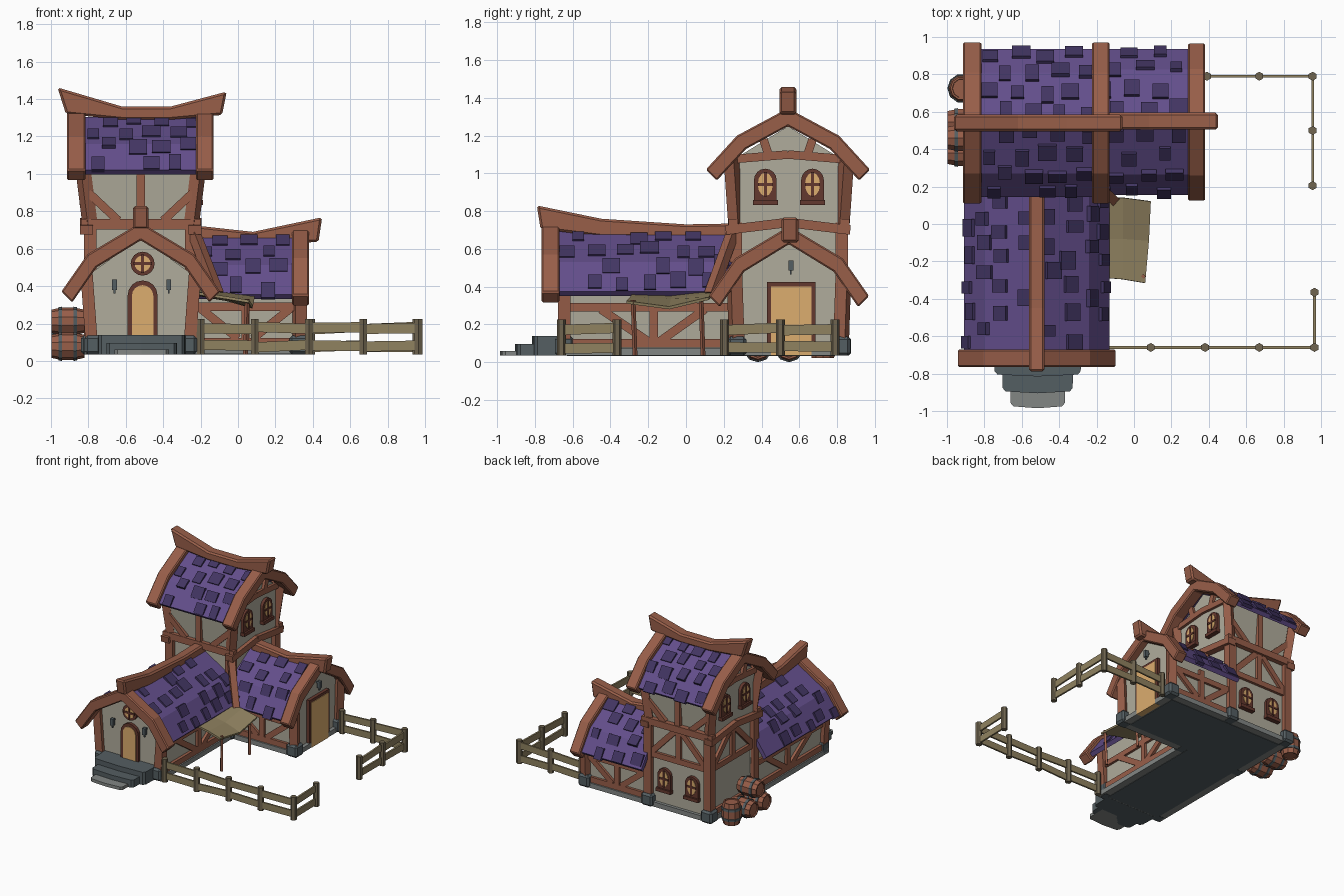
import bpy, bmesh, math, random
from mathutils import Vector, Matrix

if "Cube" in bpy.data.objects:
    bpy.data.objects.remove(bpy.data.objects["Cube"])
random.seed(4)

def colour(name, r, g, b):
    m = bpy.data.materials.new(name)
    m.diffuse_color = [((c / 255 + 0.055) / 1.055) ** 2.4 for c in (r, g, b)] + [1]
    m.use_nodes = True
    m.node_tree.nodes["Principled BSDF"].inputs["Base Color"].default_value = m.diffuse_color
    return m

WOOD = colour("red brown timber", 152, 94, 73)
WALL = colour("plaster", 176, 172, 156)
ROOF = colour("purple roof", 99, 78, 139)
TILE = colour("dark purple tile", 66, 53, 98)
GLOW = colour("warm amber", 220, 173, 110)
TAN = colour("weathered tan", 144, 130, 96)
POST = colour("dark weathered post", 112, 101, 80)
STONE = colour("dark stone", 84, 94, 98)
PALE = colour("pale stone", 130, 134, 132)
FRAME = colour("dark brown frame", 100, 56, 46)

def finish(name, bm, *mats, bevel=0):
    bmesh.ops.recalc_face_normals(bm, faces=bm.faces)
    me = bpy.data.meshes.new(name)
    bm.to_mesh(me)
    bm.free()
    ob = bpy.data.objects.new(name, me)
    bpy.context.collection.objects.link(ob)
    for m in mats:
        me.materials.append(m)
    if bevel:
        mod = ob.modifiers.new("bevel", 'BEVEL')
        mod.width, mod.segments = bevel, 1
    return ob

# Maps a 2D point on an upright plane, moved outward by d, to 3D
def place(side, c, u, v, d):
    return {'front': (u, c - d, v), 'back': (u, c + d, v),
            'right': (c + d, u, v), 'left': (c - d, u, v)}[side]

def add_plate(bm, side, c, poly, d0, d1):
    a = [bm.verts.new(place(side, c, u, v, d0)) for u, v in poly]
    b = [bm.verts.new(place(side, c, u, v, d1)) for u, v in poly]
    bm.faces.new(a)
    bm.faces.new(b)
    for i in range(len(a)):
        j = (i + 1) % len(a)
        bm.faces.new((a[i], a[j], b[j], b[i]))

def plate(name, side, c, poly, d0, d1, mat, bevel=0):
    bm = bmesh.new()
    add_plate(bm, side, c, poly, d0, d1)
    return finish(name, bm, mat, bevel=bevel)

def box(name, x0, x1, y0, y1, z0, z1, mat, bevel=0):
    return plate(name, 'back', 0, [(x0, z0), (x1, z0), (x1, z1), (x0, z1)], y0, y1, mat, bevel)

def beam(name, p, q, w, h, mat, bevel=0):
    p, q = Vector(p), Vector(q)
    bm = bmesh.new()
    rot = (q - p).to_track_quat('Z', 'Y').to_matrix().to_4x4()
    bmesh.ops.create_cube(bm, size=1, matrix=Matrix.Translation((p + q) / 2) @ rot
                          @ Matrix.Diagonal((w, h, (q - p).length, 1)))
    return finish(name, bm, mat, bevel=bevel)

# Flat timbers on a wall: each is (u0, v0, u1, v1)
def timbers(name, side, c, lines, w=0.045):
    bm = bmesh.new()
    for u0, v0, u1, v1 in lines:
        l = math.hypot(u1 - u0, v1 - v0)
        nu, nv = -(v1 - v0) / l * w / 2, (u1 - u0) / l * w / 2
        add_plate(bm, side, c, [(u0 - nu, v0 - nv), (u1 - nu, v1 - nv),
                                (u1 + nu, v1 + nv), (u0 + nu, v0 + nv)], -0.03, 0.022)
    finish(name, bm, WOOD)

# Roofs: half profile from eave to ridge, mirrored
BARGE = [(0.425, -0.37), (0.285, -0.17), (0, 0)]
SLOPE = [(0.39, -0.325), (0.28, -0.168), (0, 0)]
T_BARGE = [(0.435, -0.325), (0.27, -0.145), (0, 0)]
T_SLOPE = [(0.395, -0.285), (0.27, -0.145), (0, 0)]

def roof(name, side, c, top, half, a, b, t, mat, bevel=0):
    k = [(0.7, 0.7), (0.58, 0.85), (0, 1.15)]
    inner = [(u - i * t, v - j * t) for (u, v), (i, j) in zip(half, k)]
    poly = ([(c - u, top + v) for u, v in half] + [(c + u, top + v) for u, v in half[1::-1]]
            + [(c + u, top + v) for u, v in inner] + [(c - u, top + v) for u, v in inner[1::-1]])
    plate(name, side, 0, poly, a, b, mat, bevel)

def tiles(name, side, c, top, half, a, b):
    bm = bmesh.new()
    for s in (-1, 1):
        for row in range(4):
            n = round((b - a) / 0.15)
            for col in range(n):
                if random.random() < 0.1:
                    continue
                d = 0.045 + row * 0.13 + random.uniform(-0.025, 0.025)
                t = a + (col + 0.28 + 0.45 * (row % 2) + random.uniform(-0.12, 0.12)) * (b - a) / n
                (p, q), l = half[:2], math.dist(half[0], half[1])
                if d > l:
                    d, (p, q) = d - l, half[1:]
                dirn = Vector((q[0] - p[0], q[1] - p[1])).normalized()
                u, v = c + s * (p[0] + dirn.x * d), top + p[1] + dirn.y * d
                along = Vector(place(side, 0, 0, 0, 1))
                up = Vector(place(side, 0, s * dirn.x, dirn.y, 0))
                nrm = along.cross(up)
                rot = Matrix((along, up, nrm)).transposed().to_4x4()
                tilt = Matrix.Rotation(0.1 if nrm.z > 0 else -0.1, 4, 'X')
                bmesh.ops.create_cube(bm, size=1, matrix=Matrix.Translation(place(side, 0, u, v, t))
                                      @ rot @ tilt @ Matrix.Diagonal(
                    (random.uniform(0.06, 0.1), random.uniform(0.075, 0.1), 0.026, 1)))
    finish(name, bm, TILE)

for name, side, c, top, slope, barge, a, b, ends in (
        ("front_wing", 'back', -0.52, 0.70, SLOPE, BARGE, -0.69, 0.26, [(-0.765, -0.67)]),
        ("side_wing", 'right', 0.545, 0.68, SLOPE, BARGE, -0.25, 0.31, [(0.29, 0.38)]),
        ("tower", 'right', 0.54, 1.305, T_SLOPE, T_BARGE, -0.85, -0.19, [(-0.915, -0.815), (-0.225, -0.13)])):
    roof(name + "_roof", side, c, top, slope, a, b, 0.035, ROOF)
    tiles(name + "_roof_tiles", side, c, top, slope, a + (0.05 if name == "tower" else 0.02), b - 0.03)
    for e in ends:
        roof(name + "_bargeboard", side, c, top + 0.04, barge, *e, 0.083, WOOD, 0.008)

# Sagging ridge beams
plate("front_wing_ridge", 'right', -0.52, [(-0.79, 0.83), (-0.45, 0.76), (0, 0.73), (0.28, 0.735),
      (0.28, 0.66), (0, 0.66), (-0.45, 0.665), (-0.77, 0.705)], -0.042, 0.042, WOOD, 0.012)
plate("side_wing_ridge", 'back', 0.55, [(-0.24, 0.725), (0.08, 0.69), (0.45, 0.768), (0.43, 0.635),
      (0.08, 0.63), (-0.24, 0.65)], -0.045, 0.045, WOOD, 0.012)
plate("tower_ridge", 'back', 0.54, [(-0.965, 1.462), (-0.62, 1.36), (-0.36, 1.36), (-0.06, 1.44),
      (-0.085, 1.315), (-0.36, 1.29), (-0.62, 1.29), (-0.92, 1.32)], -0.045, 0.045, WOOD, 0.012)
beam("valley_beam", (-0.25, 0.26, 0.72), (-0.11, 0.13, 0.36), 0.05, 0.05, WOOD)

# Plaster bodies
def gable(c, b, t, eave, peak, z0):
    return [(c - b, z0), (c + b, z0), (c + t, eave), (c, peak), (c - t, eave)]
plate("front_wing_walls", 'back', 0, gable(-0.52, 0.265, 0.28, 0.46, 0.66, 0.04), -0.65, 0.3, WALL)
plate("side_wing_walls", 'right', 0, gable(0.545, 0.275, 0.28, 0.46, 0.64, 0.04), -0.3, 0.32, WALL)
box("tower_base_walls", -0.79, -0.25, 0.265, 0.825, 0.04, 0.75, WALL)
plate("tower_top_walls", 'right', 0, gable(0.54, 0.28, 0.31, 1.06, 1.25, 0.72), -0.81, -0.225, WALL)

# Corner posts and ring beams
for x, s in ((-0.79, -1), (-0.25, 1)):
    beam("front_wing_post", (x + s * -0.01, -0.645, 0.06), (x + s * 0.02, -0.645, 0.47), 0.065, 0.065, WOOD)
    for y, r in ((0.265, -1), (0.825, 1)):
        beam("tower_lower_post", (x, y, 0.05), (x, y, 0.74), 0.065, 0.065, WOOD)
        beam("tower_upper_post", (x, y, 0.72), (x + s * 0.045, y + r * 0.025, 1.08), 0.06, 0.06, WOOD)
    beam("tower_ring", (x + s * 0.02, 0.21, 0.70), (x + s * 0.02, 0.54, 0.74), 0.07, 0.05, WOOD)
    beam("tower_ring", (x + s * 0.02, 0.54, 0.74), (x + s * 0.02, 0.87, 0.70), 0.07, 0.05, WOOD)
for y in (0.25, 0.84):
    beam("tower_ring", (-0.84, y, 0.73), (-0.20, y, 0.73), 0.05, 0.055, WOOD)
for y in (0.27, 0.82):
    beam("side_wing_post", (0.325, y, 0.06), (0.33, y + (y - 0.545) * 0.05, 0.47), 0.065, 0.065, WOOD)

# Wall timbers
for side, x in (('right', -0.25), ('left', -0.79)):
    timbers("front_wing_side_timber", side, x, [(-0.62, 0.29, 0.26, 0.29), (-0.62, 0.10, 0.26, 0.10),
            (-0.17, 0.1, -0.17, 0.38), (-0.45, 0.28, -0.2, 0.11), (0.1, 0.28, -0.14, 0.11)])
for side, x in (('right', -0.225), ('left', -0.81)):
    timbers("tower_gable_timber", side, x, [(0.24, 1.075, 0.54, 1.1), (0.54, 1.1, 0.84, 1.075),
            (0.44, 1.09, 0.41, 1.18), (0.64, 1.09, 0.67, 1.18)])
for side, y in (('front', 0.25), ('back', 0.835)):
    timbers("tower_upper_timber", side, y, [(-0.52, 0.74, -0.52, 1.08), (-0.80, 0.9, -0.64, 0.75),
            (-0.24, 0.9, -0.40, 0.75)])
timbers("tower_left_timber", 'left', -0.79, [(0.27, 0.46, 0.82, 0.46), (0.545, 0.46, 0.545, 0.72),
        (0.3, 0.48, 0.52, 0.7), (0.79, 0.48, 0.57, 0.7), (0.27, 0.1, 0.82, 0.1)])
timbers("tower_back_timber", 'back', 0.825, [(-0.79, 0.46, -0.25, 0.46), (-0.52, 0.46, -0.52, 0.72),
        (-0.76, 0.48, -0.55, 0.7), (-0.28, 0.48, -0.49, 0.7)])
for side, y in (('front', 0.27), ('back', 0.82)):
    timbers("side_wing_timber", side, y, [(-0.25, 0.29, 0.32, 0.29), (-0.25, 0.1, 0.32, 0.1),
            (0.04, 0.1, 0.04, 0.36), (-0.2, 0.28, 0.0, 0.12), (0.28, 0.28, 0.08, 0.12)])

# Arched openings with frame, pane, bars and sill
def arch(u, v, w, h, n=8):
    r = w / 2
    return [(u - r, v), (u + r, v)] + [(u + r * math.cos(i * math.pi / n), v + h - r + r * math.sin(i * math.pi / n))
                                       for i in range(n + 1)]
def window(name, side, c, u, v, w=0.12, h=0.17):
    m = v + 0.012 + h / 2
    oval = [(u + 0.04 * math.cos(i * math.pi / 6), m + 0.063 * math.sin(i * math.pi / 6)) for i in range(12)]
    plate(name + "_frame", side, c, arch(u, v, w, h + 0.01), -0.01, 0.024, FRAME)
    plate(name + "_pane", side, c, oval, 0.019, 0.028, GLOW)
    for du, dv in ((0.008, 0.065), (0.04, 0.008)):
        plate(name + "_bar", side, c, [(u - du, m - dv), (u + du, m - dv), (u + du, m + dv), (u - du, m + dv)],
              0.015, 0.033, FRAME)
    plate(name + "_sill", side, c, [(u - w * .55, v - 0.012), (u + w * .55, v - 0.012),
          (u + w * .55, v + 0.015), (u - w * .55, v + 0.015)], -0.01, 0.038, FRAME)
for k in (0, 0.25):
    window("tower_right_window", 'right', -0.225, 0.42 + k, 0.845)
    window("tower_left_window", 'left', -0.81, 0.42 + k, 0.845)
    window("lower_back_window", 'back', 0.825, -0.645 + k, 0.19)
disc = lambda r: [(-0.51 + r * math.cos(i * math.pi / 8), 0.52 + r * math.sin(i * math.pi / 8)) for i in range(16)]
plate("round_window_frame", 'front', -0.65, disc(0.064), -0.01, 0.025, FRAME)
plate("round_window_pane", 'front', -0.65, disc(0.043), 0.02, 0.029, GLOW)
for du, dv in ((0.008, 0.05), (0.05, 0.008)):
    box("round_window_bar", -0.51 - du, -0.51 + du, -0.685, -0.67, 0.52 - dv, 0.52 + dv, FRAME)
plate("front_door_frame", 'front', -0.65, arch(-0.51, 0.12, 0.16, 0.31), -0.01, 0.025, FRAME)
plate("front_door", 'front', -0.65, arch(-0.51, 0.12, 0.115, 0.285), 0.02, 0.029, GLOW)
box("side_door_frame", 0.3, 0.347, 0.43, 0.685, 0.04, 0.425, FRAME)
box("side_door", 0.3, 0.352, 0.45, 0.665, 0.035, 0.402, GLOW)

# Wall lanterns
for x, y, dx, dy in ((-0.66, -0.65, 0, -1), (-0.37, -0.65, 0, -1), (0.32, 0.555, 1, 0)):
    z = 0.36 if dy else 0.465
    px, py = x + dx * 0.03, y + dy * 0.03
    beam("lantern_body", (px, py, z + 0.02), (px, py, z + 0.075), 0.026, 0.026, STONE)
    beam("lantern_tip", (px, py, z), (px, py, z + 0.03), 0.01, 0.01, STONE)
    beam("lantern_arm", (x, y, z + 0.06), (px, py, z + 0.06), 0.012, 0.012, STONE)

# Foundation, floor, corner stones and steps
box("front_foundation", -0.82, -0.22, -0.68, 0.3, 0.036, 0.075, PALE)
box("rear_foundation", -0.82, 0.35, 0.24, 0.85, 0.036, 0.075, PALE)
box("front_floor", -0.76, -0.28, -0.63, 0.3, 0.033, 0.04, STONE)
box("rear_floor", -0.76, 0.29, 0.30, 0.79, 0.033, 0.04, STONE)
for x, y in ((-0.77, -0.645), (-0.27, -0.645), (-0.79, 0.265), (-0.79, 0.825), (-0.25, 0.825),
             (0.325, 0.27), (0.325, 0.82), (-0.25, 0.265)):
    box("corner_stone", x - 0.05, x + 0.05, y - 0.05, y + 0.05, 0.035, 0.135, STONE, 0.015)
for w, y, z, mat in ((0.235, -0.815, 0.138, STONE), (0.192, -0.905, 0.097, STONE), (0.15, -0.985, 0.06, PALE)):
    bm = bmesh.new()
    pts = [(-w, -0.64), (-w + 0.005, y + 0.028), (-w + 0.02, y + 0.01), (0, y), (w - 0.02, y + 0.01),
           (w - 0.005, y + 0.028), (w, -0.64)]
    f = bm.faces.new([bm.verts.new((x - 0.515, yy, 0.035)) for x, yy in pts])
    up = bmesh.ops.extrude_face_region(bm, geom=[f])['geom']
    bmesh.ops.translate(bm, vec=(0, 0, z - 0.035), verts=[v for v in up if isinstance(v, bmesh.types.BMVert)])
    finish("front_step", bm, mat)

# Cloth awning on two poles
bm = bmesh.new()
grid = [[bm.verts.new(p) for p in row] for row in (
    [(-0.26, -0.28, 0.375), (-0.06, -0.295, 0.345), (0.06, -0.315, 0.325)],
    [(-0.26, -0.08, 0.37), (-0.06, -0.08, 0.335), (0.08, -0.09, 0.295)],
    [(-0.26, 0.13, 0.385), (-0.06, 0.14, 0.365), (0.09, 0.12, 0.345)])]
for i in range(2):
    for j in range(2):
        bm.faces.new((grid[i][j], grid[i + 1][j], grid[i + 1][j + 1], grid[i][j + 1]))
awning = finish("awning_cloth", bm, TAN)
awning.modifiers.new("thickness", 'SOLIDIFY').thickness = 0.015
for y in (-0.28, 0.08):
    beam("awning_pole", (0.04, y + 0.01, 0.035), (0.05, y, 0.33), 0.018, 0.018, WOOD)

# Fence runs
def fence(points):
    for x, y in points:
        bm = bmesh.new()
        bmesh.ops.create_cone(bm, cap_ends=True, segments=6, radius1=0.024, radius2=0.024, depth=0.19,
                              matrix=Matrix.Translation((x, y, 0.13)))
        finish("fence_post", bm, POST)
    for (x0, y0), (x1, y1) in zip(points, points[1:]):
        for z in (0.08, 0.175):
            a, b = (random.uniform(-0.008, 0.008) for _ in range(2))
            side, c, u0, u1 = ('front', y0, x0, x1) if y0 == y1 else ('right', x0, y0, y1)
            plate("fence_rail", side, c, [(u0, z + a - .027), (u1, z + b - .027), (u1, z + b + .027),
                  (u0, z + a + .027)], -0.007, 0.007, TAN)
fence([(-0.2, -0.66), (0.09, -0.66), (0.38, -0.66), (0.67, -0.66), (0.965, -0.66), (0.965, -0.365)])
fence([(0.39, 0.79), (0.67, 0.79), (0.955, 0.79), (0.955, 0.5), (0.955, 0.205)])

# Barrels: lathed staves with grey hoops
def barrel(matrix):
    prof = [(0, -.08), (.05, -.08), (.052, -.088), (.062, -.088), (.07, -.05), (.076, -.05), (.078, -.03),
            (.074, -.03), (.074, .03), (.078, .03), (.076, .05), (.07, .05), (.062, .088), (.052, .088), (.05, .08), (0, .08)]
    bm = bmesh.new()
    vs = [bm.verts.new((r, 0, z)) for r, z in prof]
    bmesh.ops.spin(bm, geom=vs + [bm.edges.new(e) for e in zip(vs, vs[1:])], cent=(0, 0, 0), axis=(0, 0, 1),
                   angle=2 * math.pi, steps=10)
    bmesh.ops.remove_doubles(bm, verts=bm.verts, dist=0.0005)
    for f in bm.faces:
        f.material_index = 1 if 0.029 < abs(f.calc_center_median().z) < 0.051 else 0
    bm.transform(matrix)
    finish("barrel", bm, WOOD, STONE)
for y, z in ((0.38, 0.078), (0.545, 0.078), (0.46, 0.212)):
    barrel(Matrix.Translation((-0.91, y, z)) @ Matrix.Rotation(math.pi / 2, 4, 'Y'))
barrel(Matrix.Translation((-0.92, 0.725, 0.11)))
